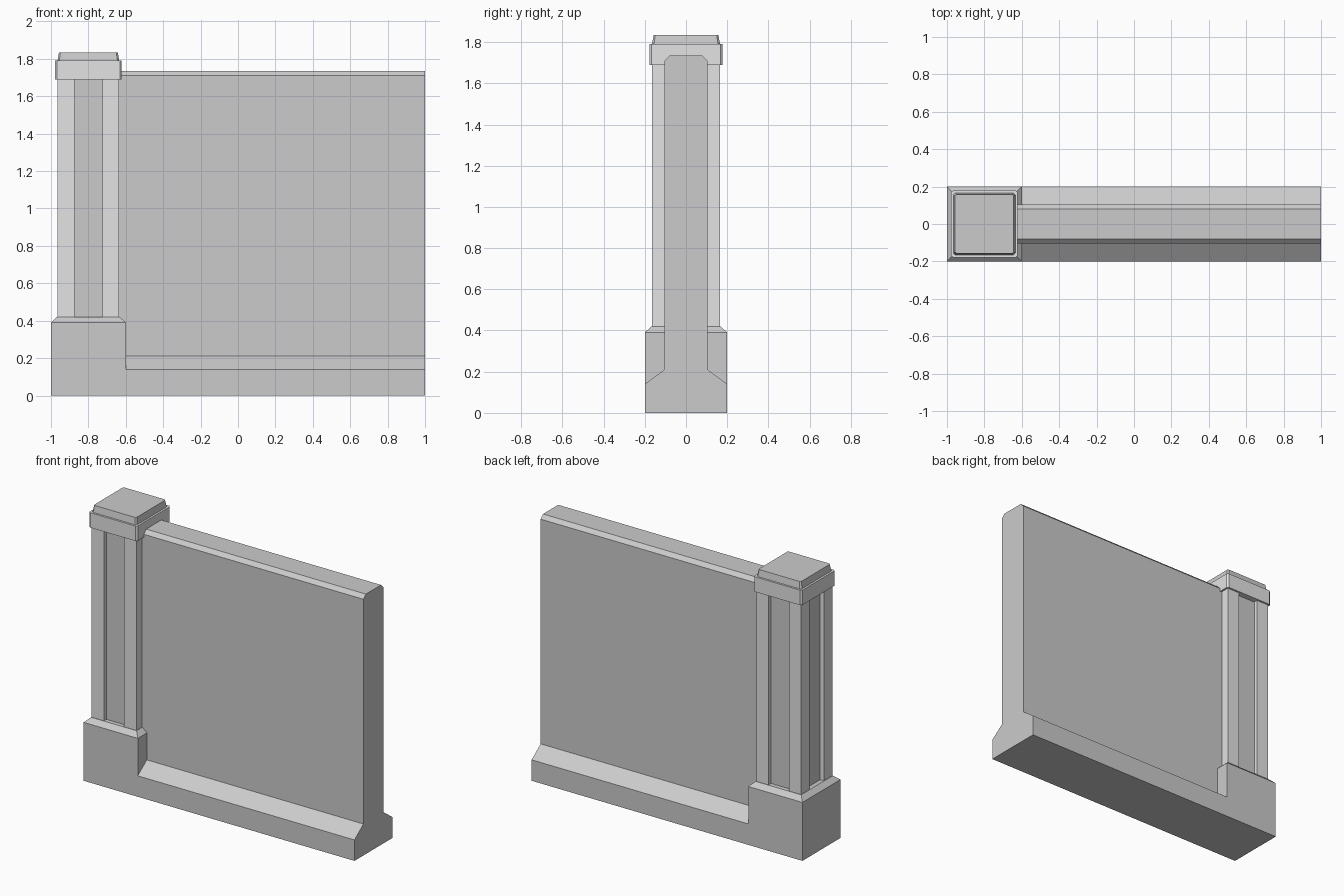
import bpy

if "Cube" in bpy.data.objects:
    bpy.data.objects.remove(bpy.data.objects["Cube"])

CX = -0.8  # pillar centre in x


def material(name, v):
    m = bpy.data.materials.new(name)
    m.diffuse_color = (v, v, v, 1)
    m.use_nodes = True
    m.node_tree.nodes["Principled BSDF"].inputs["Base Color"].default_value = m.diffuse_color
    return m


stone = material("grey stone", 0.6)
pale = material("pale stone", 0.77)


def mesh_object(name, verts, faces, mat):
    me = bpy.data.meshes.new(name)
    me.from_pydata(verts, [], faces)
    me.materials.append(mat)
    ob = bpy.data.objects.new(name, me)
    bpy.context.collection.objects.link(ob)
    return ob


def loft(name, rings, mat):
    """Closed solid through rings with equal vertex counts."""
    n = len(rings[0])
    verts = [v for r in rings for v in r]
    faces = [tuple(reversed(range(n))),
             tuple(range(len(verts) - n, len(verts)))]
    for k in range(len(rings) - 1):
        for i in range(n):
            j = (i + 1) % n
            faces.append((k * n + i, k * n + j, (k + 1) * n + j, (k + 1) * n + i))
    return mesh_object(name, verts, faces, mat)


def square(h, z, cut=0.0, x=CX, y=0.0):
    """Square ring, counter-clockwise, optionally with cut corners."""
    if cut:
        c = h - cut
        pts = [(-c, -h), (c, -h), (h, -c), (h, c), (c, h), (-c, h), (-h, c), (-h, -c)]
    else:
        pts = [(-h, -h), (h, -h), (h, h), (-h, h)]
    return [(x + a, y + b, z) for a, b in pts]


# wall panel with splayed footing and chamfered top
right = [(0.2, 0), (0.2, 0.14), (0.105, 0.21), (0.105, 1.71), (0.08, 1.735)]
profile = right + [(-y, z) for y, z in reversed(right)]
loft("wall", [[(x, y, z) for y, z in profile] for x in (-0.66, 1.0)], stone)

# pillar plinth with chamfered shoulder
loft("pillar_base", [square(0.2, 0), square(0.2, 0.39), square(0.168, 0.42)], stone)

# recessed core and four corner posts
loft("pillar_core", [square(0.138, 0.41), square(0.138, 1.7)], stone)
for sx in (-1, 1):
    for sy in (-1, 1):
        p = dict(x=CX + sx * 0.12, y=sy * 0.12)
        loft("corner_post", [square(0.045, 0.41, **p), square(0.045, 1.7, **p)], pale)

# cap band and tapered top slab
loft("cap_band", [square(0.178, 1.69, 0.01), square(0.178, 1.79, 0.01)], pale)
loft("cap_top", [square(0.166, 1.785, 0.01), square(0.157, 1.835, 0.008)], stone)
